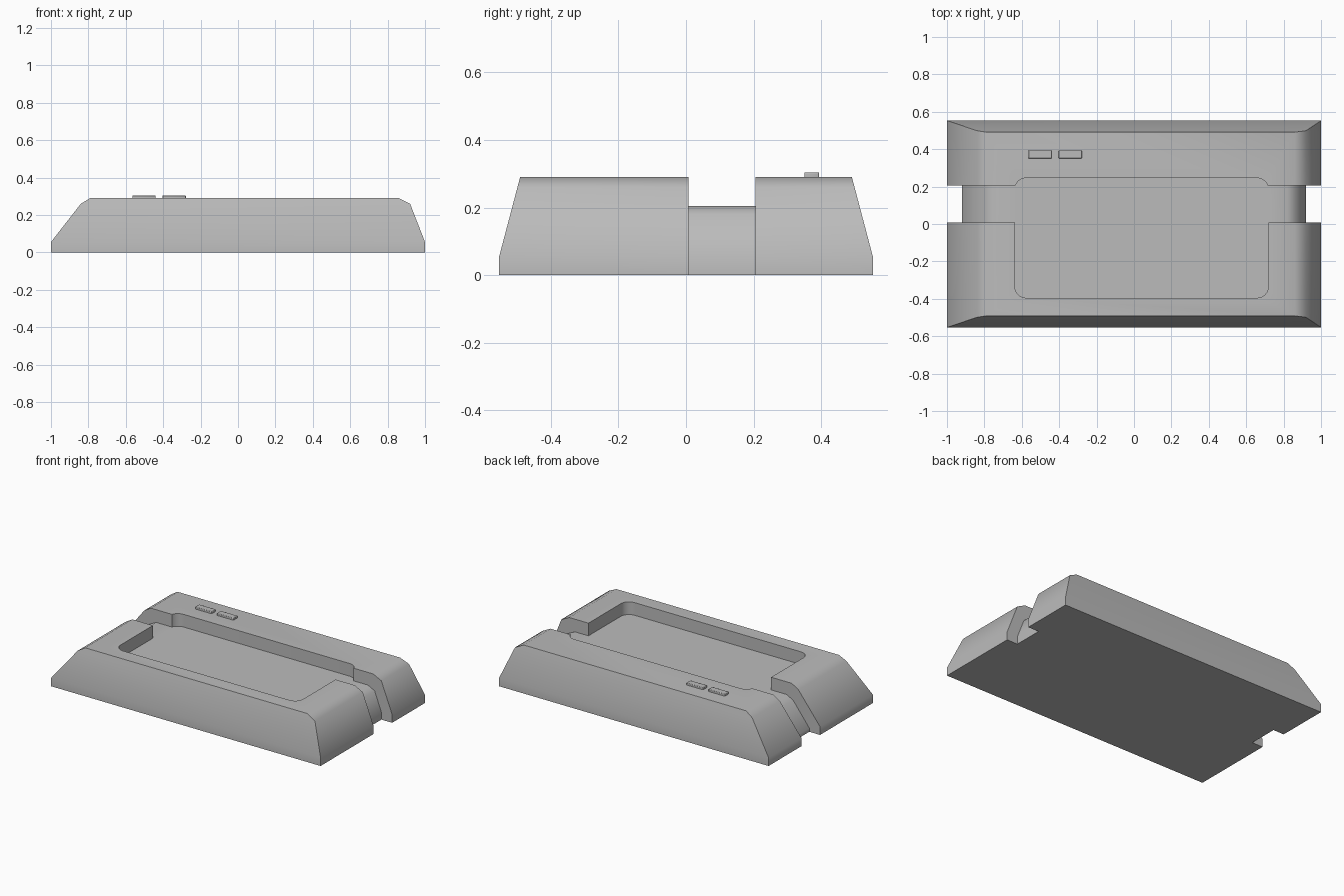
import bpy, bmesh, math

old = bpy.data.objects.get("Cube")
if old:
    bpy.data.objects.remove(old, do_unlink=True)

grey = bpy.data.materials.new("plain grey")
grey.use_nodes = True
COLOUR = (0.5, 0.5, 0.5, 1)
grey.diffuse_color = COLOUR
grey.node_tree.nodes["Principled BSDF"].inputs["Base Color"].default_value = COLOUR


def make_object(name, bm):
    bmesh.ops.recalc_face_normals(bm, faces=bm.faces)
    mesh = bpy.data.meshes.new(name)
    bm.to_mesh(mesh)
    bm.free()
    mesh.materials.append(grey)
    obj = bpy.data.objects.new(name, mesh)
    bpy.context.collection.objects.link(obj)
    return obj


def prism(name, points, offset):
    """Extrude a closed outline of 3D points along an offset."""
    bm = bmesh.new()
    face = bm.faces.new([bm.verts.new(p) for p in points])
    out = bmesh.ops.extrude_face_region(bm, geom=[face])
    moved = [g for g in out["geom"] if isinstance(g, bmesh.types.BMVert)]
    bmesh.ops.translate(bm, verts=moved, vec=offset)
    return make_object(name, bm)


def rounded_rect(x0, x1, y0, y1, z, r, steps=6):
    corners = [(x1 - r, y1 - r), (x0 + r, y1 - r), (x0 + r, y0 + r), (x1 - r, y0 + r)]
    points = []
    for i, (cx, cy) in enumerate(corners):
        for s in range(steps + 1):
            a = math.pi / 2 * (i + s / steps)
            points.append((cx + r * math.cos(a), cy + r * math.sin(a), z))
    return points


def activate(obj):
    bpy.ops.object.select_all(action="DESELECT")
    obj.select_set(True)
    bpy.context.view_layer.objects.active = obj


def cut(target, cutter):
    cutter.hide_render = True
    mod = target.modifiers.new("cut", "BOOLEAN")
    mod.operation = "DIFFERENCE"
    mod.solver = "EXACT"
    mod.object = cutter
    activate(target)
    bpy.ops.object.modifier_apply(modifier=mod.name)
    bpy.data.objects.remove(cutter, do_unlink=True)


# Body: side-to-side outline, with front and back leaning in above the skirt
TOP, FLOOR, SKIRT = 0.29, 0.205, 0.055
outline = [(-1, 0), (-1, SKIRT), (-0.84, 0.26), (-0.79, TOP),
           (0.86, TOP), (0.92, 0.26), (1, SKIRT), (1, 0)]
bm = bmesh.new()
rings = []
for side in (-1, 1):
    ring = []
    for x, z in outline:
        lean = max(0, z - SKIRT) / (TOP - SKIRT) * 0.062
        ring.append(bm.verts.new((x, side * (0.553 - lean), z)))
    bm.faces.new([ring[0], ring[1], ring[-2], ring[-1]])
    bm.faces.new(ring[1:-1])
    rings.append(ring)
for i in range(len(outline)):
    j = (i + 1) % len(outline)
    bm.faces.new([rings[0][i], rings[0][j], rings[1][j], rings[1][i]])
body = make_object("body", bm)

# Groove running over the body from side to side
core = [(0.92, -0.1), (0.92, 0.05), (0.87, 0.18), (0.82, FLOOR),
        (-0.75, FLOOR), (-0.8, 0.18), (-0.92, 0.025), (-0.92, -0.1)]
arch = [(-1.2, -0.1), (-1.2, 0.5), (1.2, 0.5), (1.2, -0.1)] + core
cut(body, prism("groove_cutter", [(x, 0.008, z) for x, z in arch], (0, 0.197, 0)))

# Rounded pocket in the top
pocket = rounded_rect(-0.637, 0.718, -0.395, 0.246, FLOOR, 0.06)
cut(body, prism("pocket_cutter", pocket, (0, 0, 0.3)))
activate(body)
bpy.ops.object.shade_smooth_by_angle(angle=math.radians(46))

# Two small buttons on the back rim
for name, x in (("right_button", -0.502), ("left_button", -0.341)):
    plate = rounded_rect(x - 0.062, x + 0.062, 0.35, 0.394, TOP - 0.01, 0.004, 2)
    button = prism(name, plate, (0, 0, 0.024))
    bevel = button.modifiers.new("soft edge", "BEVEL")
    bevel.width = 0.003
    bevel.segments = 2
    bevel.limit_method = "ANGLE"
    bevel.angle_limit = math.radians(60)
    activate(button)
    bpy.ops.object.shade_smooth_by_angle(angle=math.radians(46))
